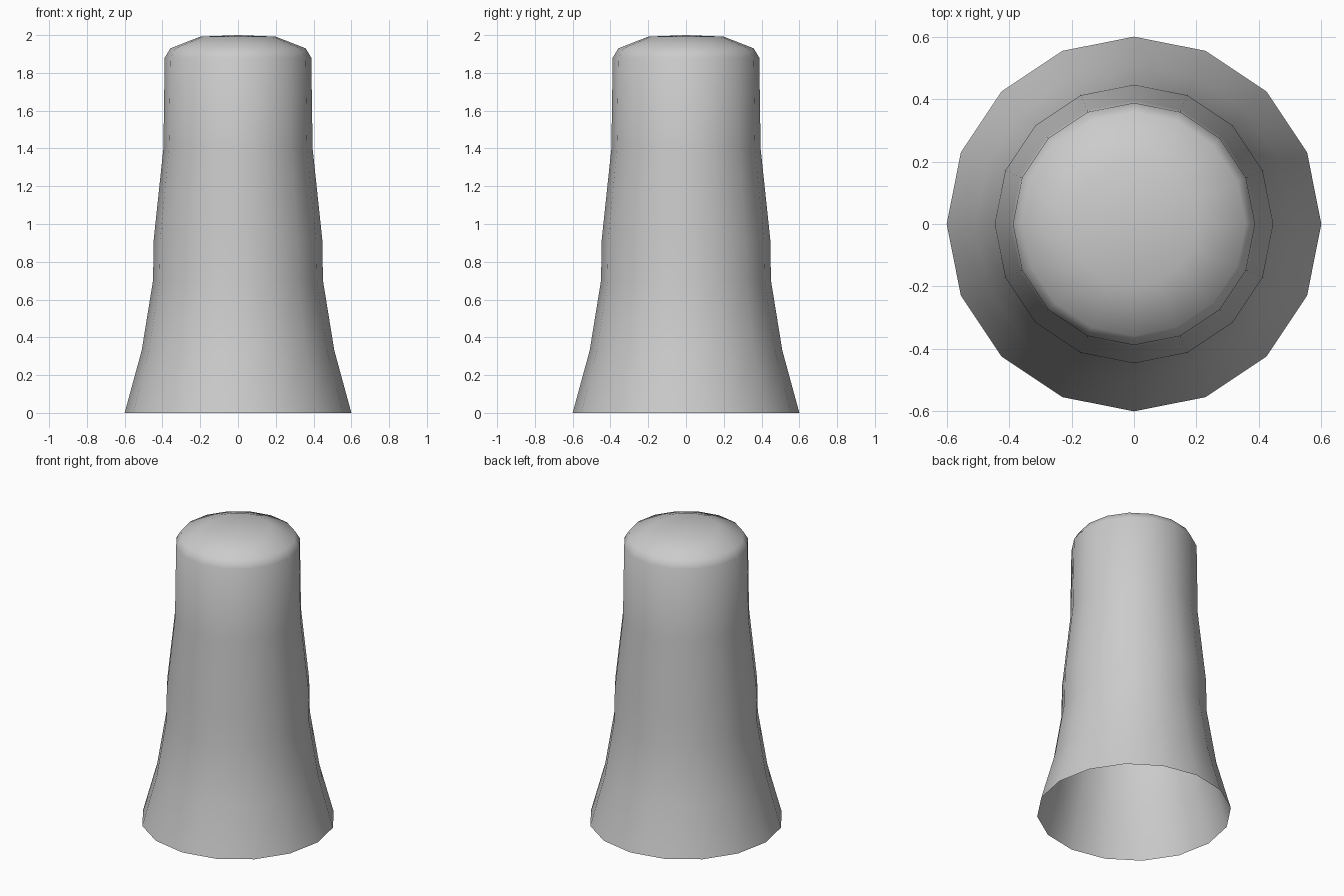
import bpy, bmesh, math

if "Cube" in bpy.data.objects:
    bpy.data.objects.remove(bpy.data.objects["Cube"])

SIDES = 16
# Flared shell profile: (radius, height), open at the base
profile = [(0.6, 0), (0.51, 0.33), (0.45, 0.70), (0.446, 0.92), (0.395, 1.40),
           (0.388, 1.88), (0.358, 1.93), (0.2, 1.992)]

bm = bmesh.new()
rings = []
for r, z in profile:
    rings.append([bm.verts.new((r * math.cos(2 * math.pi * i / SIDES),
                                r * math.sin(2 * math.pi * i / SIDES), z))
                  for i in range(SIDES)])

# Side walls
for low, high in zip(rings, rings[1:]):
    for i in range(SIDES):
        j = (i + 1) % SIDES
        bm.faces.new((low[i], low[j], high[j], high[i]))

# Slightly domed cap
tip = bm.verts.new((0, 0, 2))
for i in range(SIDES):
    bm.faces.new((rings[-1][i], rings[-1][(i + 1) % SIDES], tip))

for f in bm.faces:
    f.smooth = True

mesh = bpy.data.meshes.new("flared_shell")
bm.to_mesh(mesh)
bm.free()
bpy.context.collection.objects.link(bpy.data.objects.new("flared_shell", mesh))
